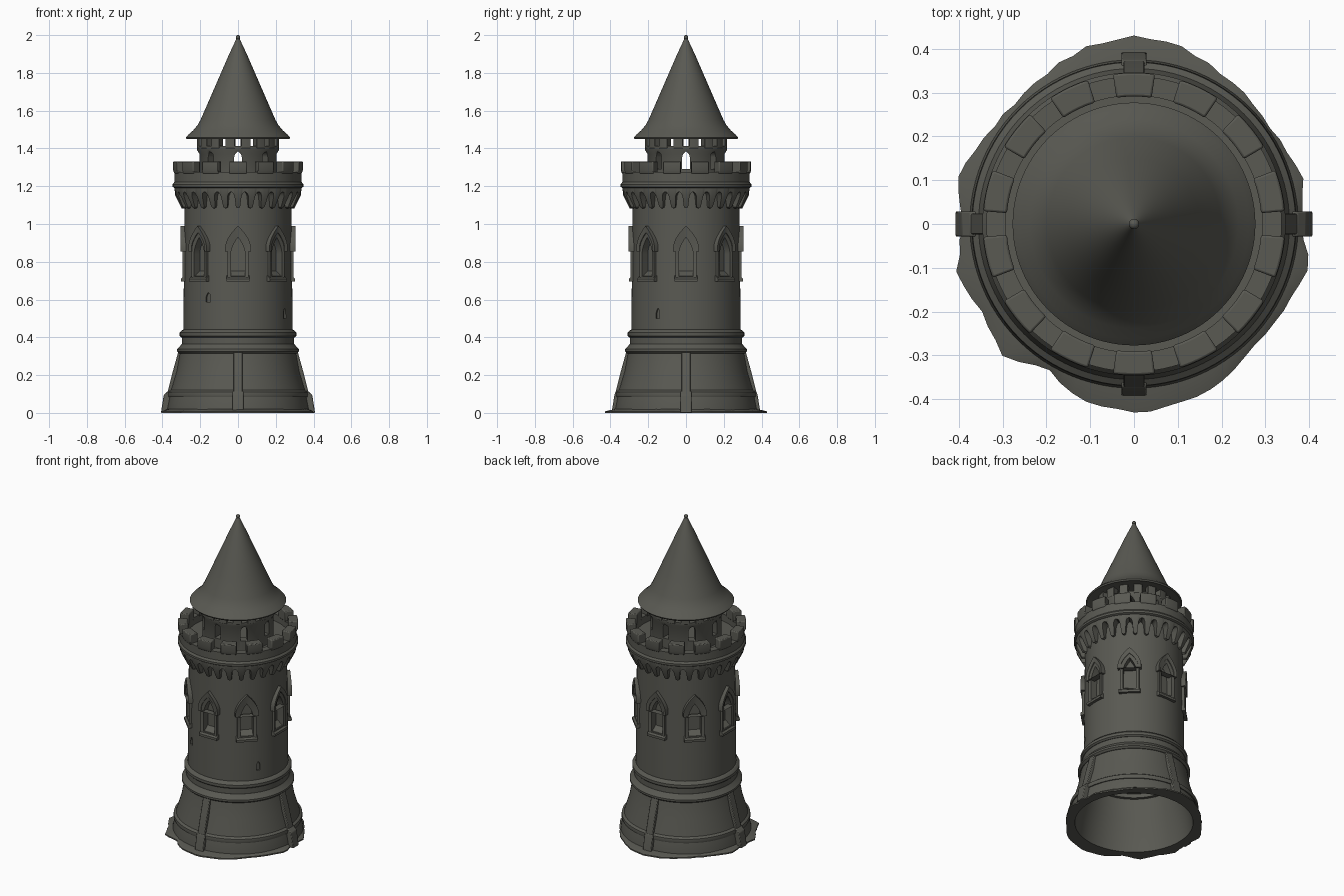
import bpy, bmesh, math, random
from mathutils import Vector

random.seed(4)
if "Cube" in bpy.data.objects:
    bpy.data.objects.remove(bpy.data.objects["Cube"])

stone = bpy.data.materials.new("dark_stone")
stone.use_nodes = True
COLOR = (0.10, 0.10, 0.085, 1)
stone.diffuse_color = COLOR
shader = stone.node_tree.nodes["Principled BSDF"]
shader.inputs["Base Color"].default_value = COLOR
shader.inputs["Roughness"].default_value = 0.9
parts = []


def polar(deg, r, z, side=0.0):
    a = math.radians(deg)
    return Vector((r * math.cos(a) - side * math.sin(a),
                   r * math.sin(a) + side * math.cos(a), z))


def finish(name, bm, bevel=0.0):
    bmesh.ops.remove_doubles(bm, verts=bm.verts, dist=1e-5)
    bmesh.ops.recalc_face_normals(bm, faces=bm.faces)
    mesh = bpy.data.meshes.new(name)
    bm.to_mesh(mesh)
    bm.free()
    ob = bpy.data.objects.new(name, mesh)
    bpy.context.collection.objects.link(ob)
    mesh.materials.append(stone)
    if bevel:
        mod = ob.modifiers.new("worn_edges", 'BEVEL')
        mod.width = bevel
        mod.segments = 2
    parts.append(ob)
    return ob


def skin(bm, loops, wrap=False, caps=False):
    """Join a row of equal closed loops with quads."""
    rows = [[bm.verts.new(p) for p in loop] for loop in loops]
    n = len(rows[0])
    for i in range(len(rows) if wrap else len(rows) - 1):
        a, b = rows[i], rows[(i + 1) % len(rows)]
        for j in range(n):
            k = (j + 1) % n
            bm.faces.new((a[j], a[k], b[k], b[j]))
    if caps:
        bm.faces.new(rows[0])
        bm.faces.new(rows[-1])


def lathe(name, section, segs=96):
    """Turn a closed (radius, height) section around the z axis."""
    bm = bmesh.new()
    skin(bm, [[polar(360 * i / segs, r, z) for r, z in section] for i in range(segs)], wrap=True)
    bmesh.ops.dissolve_degenerate(bm, dist=1e-6, edges=bm.edges)
    return finish(name, bm)


def arc_blocks(name, count, fill, section, start=0.0, bevel=0.005):
    """Ring of equal curved blocks."""
    bm = bmesh.new()
    step = 360 / count
    for i in range(count):
        mid = start + i * step
        skin(bm, [[polar(mid + step * fill * (t / 4 - 0.5), r, z) for r, z in section]
                  for t in range(5)], caps=True)
    return finish(name, bm, bevel)


def pointed(hw, low, spring, apex, steps=7):
    """Pointed arch outline as (side, height)."""
    right = [(hw * (1 - (t / steps) ** 1.8), spring + (apex - spring) * t / steps)
             for t in range(steps)]
    left = [(-x, z) for x, z in reversed(right)]
    return [(hw, low)] + right + [(0, apex)] + left + [(-hw, low)]


def cut(target, niches):
    """Cut outline niches (angle, outline, inner radius) into a wall."""
    bm = bmesh.new()
    for deg, outline, depth in niches:
        skin(bm, [[polar(deg, r, z, s) for s, z in outline] for r in (depth, 0.42)], caps=True)
    cutter = finish("niche_cutter", bm)
    cutter.hide_render = True
    mod = target.modifiers.new("niches", 'BOOLEAN')
    mod.operation = 'DIFFERENCE'
    mod.solver = 'EXACT'
    mod.object = cutter
    bpy.context.view_layer.objects.active = target
    bpy.ops.object.modifier_apply(modifier=mod.name)
    parts.remove(cutter)
    bpy.data.objects.remove(cutter)


eight = [45 * i for i in range(8)]

# Flared hollow base and its mouldings
lathe("flared_base", [(0.34, 0), (0.375, 0), (0.375, 0.02), (0.355, 0.12), (0.325, 0.22),
                      (0.305, 0.33), (0.275, 0.33), (0.30, 0.2), (0.325, 0.1)])
lathe("plinth_band", [(0.34, 0.085), (0.368, 0.085), (0.371, 0.095), (0.369, 0.11),
                      (0.355, 0.12), (0.34, 0.12)])
lathe("lower_moulding", [(0.26, 0.315), (0.312, 0.315), (0.323, 0.325), (0.323, 0.337),
                         (0.308, 0.352), (0.298, 0.365), (0.26, 0.365)])
lathe("waist_wall", [(0.25, 0.34), (0.297, 0.34), (0.297, 0.42), (0.25, 0.42)])
lathe("upper_moulding", [(0.25, 0.4), (0.3, 0.4), (0.309, 0.408), (0.309, 0.425),
                         (0.3, 0.435), (0.289, 0.442), (0.25, 0.442)])

# Ragged ground skirt
reach = [.385, .40, .385, .385, .395, .42, .43, .42, .395, .385, .395, .415,
         .385, .42, .40, .425, .385, .42, .43, .42, .41, .39, .395, .41]
bm = bmesh.new()
loops = []
for i in range(72):
    k, f = divmod(i, 3)
    r = reach[k] + (reach[(k + 1) % 24] - reach[k]) * f / 3
    r += random.uniform(-0.006, 0.004) if f else 0
    deg = 5 * i
    loops.append([polar(deg, 0.35, 0), polar(deg, r, 0), polar(deg, r, 0.008),
                  polar(deg, 0.37, 0.022), polar(deg, 0.35, 0.022)])
skin(bm, loops, wrap=True)
finish("ground_skirt", bm)

# Four buttresses with feet
bm = bmesh.new()
for deg in range(0, 360, 90):
    toe = 0.408 if deg % 180 == 0 else 0.394
    rib = [(0.285, 0.325), (0.316, 0.325), (0.345, 0.22), (0.375, 0.1), (toe - 0.01, 0),
           (0.35, 0), (0.335, 0.1)]
    foot = [(0.34, 0.115), (0.372, 0.115), (toe - 0.015, 0.095), (toe, 0), (0.35, 0)]
    for section, hw in ((rib, 0.024), (foot, 0.029)):
        skin(bm, [[polar(deg, r, z, s) for r, z in section] for s in (-hw, hw)], caps=True)
finish("buttresses", bm, 0.004)

# Main shaft with window niches and two worn chips
shaft = lathe("tower_shaft", [(0.235, 0.36), (0.29, 0.36), (0.288, 0.6), (0.284, 0.9),
                              (0.282, 1.21), (0.235, 1.21)])
opening = pointed(0.038, 0.725, 0.84, 0.93)
chip = pointed(0.014, 0.588, 0.615, 0.638, 3)
small_chip = pointed(0.011, 0.5, 0.53, 0.555, 3)
cut(shaft, [(d, opening, 0.248) for d in eight]
    + [(237, chip, 0.278), (329, small_chip, 0.278)])

# Window jambs, hoods and sills
bm = bmesh.new()
hood_in = pointed(0.05, 0.855, 0.87, 0.955)
jamb_out = pointed(0.055, 0.70, 0.85, 0.965)
hood_out = pointed(0.068, 0.855, 0.875, 0.99)
for d in eight:
    for outer, inner, face in ((jamb_out, opening, 0.295), (hood_out, hood_in, 0.304)):
        ring = [(outer, 0.265), (outer, face), (inner, face - 0.004), (inner, 0.265)]
        skin(bm, [[polar(d, r, z, s) for s, z in o] for o, r in ring], wrap=True)
    sill = [(0.25, 0.695), (0.303, 0.695), (0.303, 0.71), (0.25, 0.75)]
    skin(bm, [[polar(d, r, z, s) for r, z in sill] for s in (-0.062, 0.062)], caps=True)
finish("window_frames", bm)

# Arched corbel fringe below the parapet
bm = bmesh.new()
loops = []
COUNT, FINE = 28, 12
for i in range(COUNT * FINE):
    u = abs((i % FINE) / FINE - 0.5) * 2
    if u > 0.56:
        low = 1.083 + 0.02 * (1 - u)
    else:
        low = 1.125 + 0.045 * math.sqrt(1 - (u / 0.58) ** 2)
    out = 0.298 + 0.036 * min(1, (low - 1.083) / 0.08)
    deg = 360 * i / (COUNT * FINE)
    loops.append([polar(deg, r, z) for r, z in (
        (0.27, low), (out, low), (0.334, max(low + 0.004, 1.155)), (0.336, 1.2), (0.27, 1.2))])
skin(bm, loops, wrap=True)
finish("corbel_arches", bm)

# Parapet, walkway and merlons
lathe("parapet_wall", [(0.27, 1.19), (0.335, 1.19), (0.346, 1.197), (0.346, 1.21),
                       (0.337, 1.222), (0.337, 1.275), (0.293, 1.275), (0.293, 1.225), (0.27, 1.225)])
lathe("walkway_floor", [(0, 1.2), (0.3, 1.2), (0.3, 1.23), (0, 1.23)])
arc_blocks("parapet_merlons", 14, 0.62, [(0.291, 1.265), (0.338, 1.265), (0.345, 1.285),
                                         (0.345, 1.332), (0.291, 1.332)], start=90)

# Inner turret with slots and a small crown under the roof
turret = lathe("upper_turret", [(0.15, 1.22), (0.204, 1.22), (0.204, 1.37), (0.217, 1.392),
                                (0.217, 1.412), (0.15, 1.412)])
cut(turret, [(d, pointed(0.02, 1.29, 1.355, 1.385, 4), 0.1) for d in eight])
arc_blocks("turret_merlons", 16, 0.6, [(0.17, 1.40), (0.218, 1.40), (0.218, 1.47), (0.17, 1.47)],
           start=11.25, bevel=0.003)

# Flared conical roof and finial
lathe("conical_roof", [(0, 1.462), (0.25, 1.458), (0.272, 1.45), (0.277, 1.458), (0.262, 1.474),
                       (0.238, 1.495), (0.215, 1.522), (0.198, 1.552), (0.15, 1.662),
                       (0.1, 1.777), (0.05, 1.892), (0.009, 1.98), (0, 1.982)])
bm = bmesh.new()
bmesh.ops.create_uvsphere(bm, u_segments=16, v_segments=10, radius=0.012)
bmesh.ops.translate(bm, verts=bm.verts, vec=(0, 0, 1.988))
finish("roof_finial", bm)

# Smooth shading with sharp edges kept
bpy.ops.object.select_all(action='DESELECT')
for ob in parts:
    ob.select_set(True)
bpy.context.view_layer.objects.active = parts[0]
bpy.ops.object.shade_smooth_by_angle(angle=math.radians(35))
